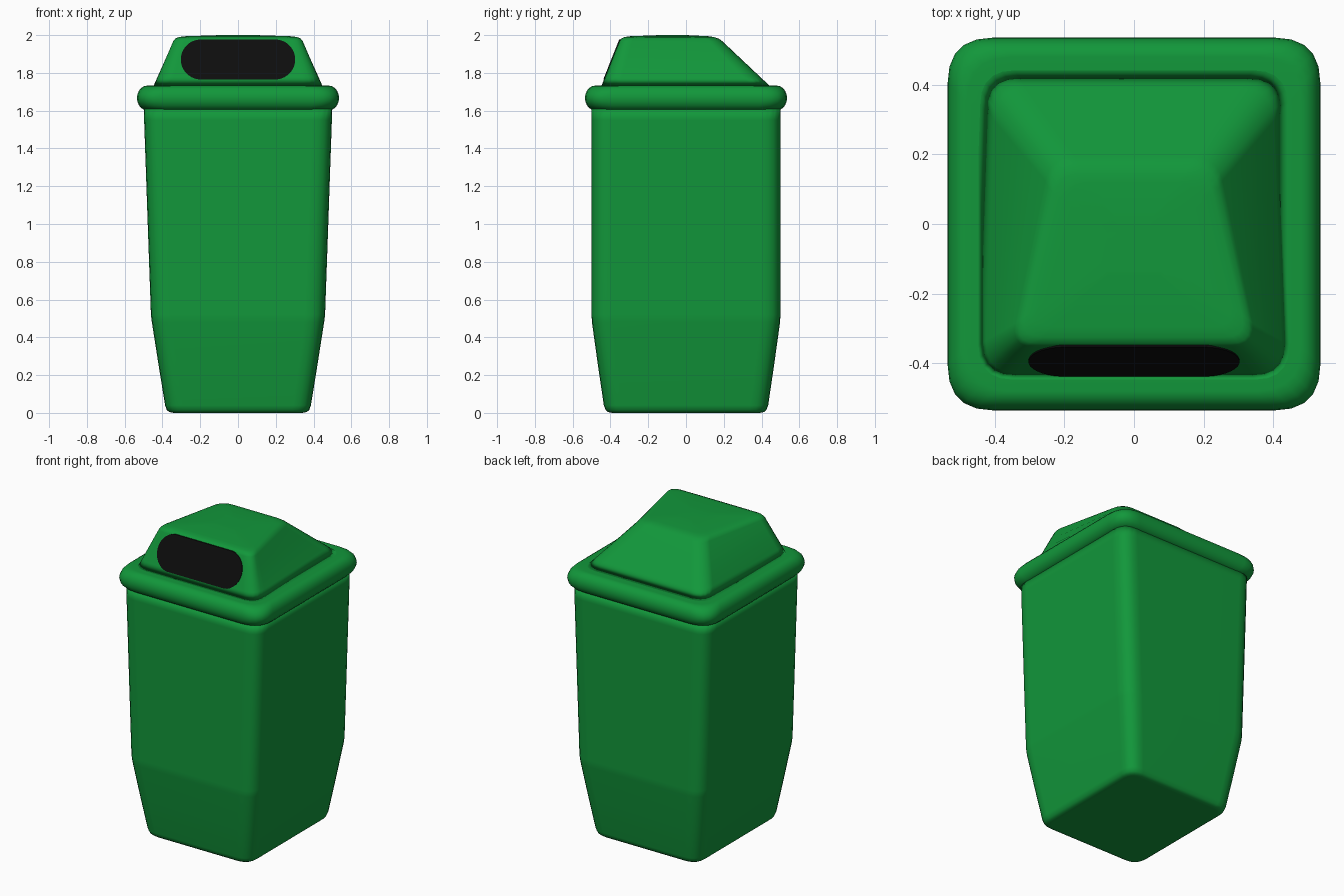
import bpy, bmesh, math
from mathutils import Vector

if "Cube" in bpy.data.objects:
    bpy.data.objects.remove(bpy.data.objects["Cube"])


def material(name, rgb):
    m = bpy.data.materials.new(name)
    m.diffuse_color = (*rgb, 1)
    m.use_nodes = True
    m.node_tree.nodes["Principled BSDF"].inputs["Base Color"].default_value = m.diffuse_color
    return m


GREEN = material("green_plastic", (0.006, 0.31, 0.043))
BLACK = material("black_opening", (0.004, 0.004, 0.004))


def ring(z, xf, yf, xb, yb, d, n=5):
    """Trapezoid outline with softened corners: front half-width/y, back half-width/y."""
    cs = [Vector(c) for c in ((-xf, yf, z), (xf, yf, z), (xb, yb, z), (-xb, yb, z))]
    pts = []
    for i, c in enumerate(cs):
        a = c + (cs[i - 1] - c).normalized() * d
        b = c + (cs[(i + 1) % 4] - c).normalized() * d
        for k in range(n + 1):
            t = k / n
            pts.append(a * (1 - t) ** 2 + c * 2 * t * (1 - t) + b * t * t)
    return pts


def loft(name, rings, mat, smooth=True):
    bm = bmesh.new()
    loops = [[bm.verts.new(p) for p in r] for r in rings]
    for lo, hi in zip(loops, loops[1:]):
        for i in range(len(lo)):
            j = (i + 1) % len(lo)
            bm.faces.new((lo[i], lo[j], hi[j], hi[i]))
    bm.faces.new(loops[0][::-1])
    bm.faces.new(loops[-1])
    bmesh.ops.recalc_face_normals(bm, faces=bm.faces)
    for f in bm.faces:
        f.smooth = smooth
    me = bpy.data.meshes.new(name)
    bm.to_mesh(me)
    bm.free()
    ob = bpy.data.objects.new(name, me)
    bpy.context.collection.objects.link(ob)
    me.materials.append(mat)
    if smooth:
        ob.modifiers.new("even_shading", 'WEIGHTED_NORMAL')
    return ob


def box_ring(z, hx, hy, d):
    return ring(z, hx, -hy, hx, hy, d)


# Tapered bin body with a rounded foot
loft("body", [box_ring(*p) for p in (
    (0.0, 0.34, 0.39, 0.06), (0.004, 0.362, 0.412, 0.08), (0.015, 0.377, 0.425, 0.09),
    (0.04, 0.386, 0.435, 0.095), (0.25, 0.42, 0.466, 0.10), (0.48, 0.456, 0.498, 0.105),
    (0.52, 0.461, 0.5, 0.105), (1.0, 0.478, 0.5, 0.105), (1.55, 0.497, 0.5, 0.105),
    (1.65, 0.5, 0.5, 0.105))], GREEN)

# Rolled rim
rim = [(1.59, 0.49)]
for k in range(11):
    a = math.radians(-90 + 18 * k)
    rim.append((1.667 + 0.066 * math.sin(a), 0.48 + 0.055 * math.cos(a)))
rim.append((1.733, 0.43))
loft("rim", [box_ring(z, h, h, 0.13 if h > 0.45 else 0.1) for z, h in rim], GREEN)

# Hood: near-upright front, long sloping back, gently domed top
base = (1.72, 0.452, -0.452, 0.452, 0.455, 0.10)
shoulder = (1.968, 0.355, -0.353, 0.24, 0.192, 0.07)
hood = [[a + (b - a) * t for a, b in zip(base, shoulder)] for t in (0, 0.25, 0.5, 0.75, 1)]
hood += [(1.982, 0.344, -0.343, 0.23, 0.172, 0.07), (1.99, 0.325, -0.325, 0.212, 0.148, 0.065),
         (1.994, 0.29, -0.295, 0.18, 0.12, 0.06), (2.0, 0.1, -0.14, 0.07, 0.0, 0.03)]
loft("hood", [ring(*p) for p in hood], GREEN)

# Dark letterbox opening lying on the sloped hood front
SLOPE = (0.452 - 0.353) / (1.968 - 1.72)


def slot_ring(offset):
    pts = []
    for k in range(32):
        a = 2 * math.pi * (k + 0.5) / 32
        x = math.copysign(0.197, math.cos(a)) + 0.106 * math.cos(a)
        z = 1.871 + 0.106 * math.sin(a)
        pts.append(Vector((x, -0.452 + SLOPE * (z - 1.72) - offset, z)))
    return pts


loft("opening", [slot_ring(-0.01), slot_ring(0.004)], BLACK, smooth=False)
